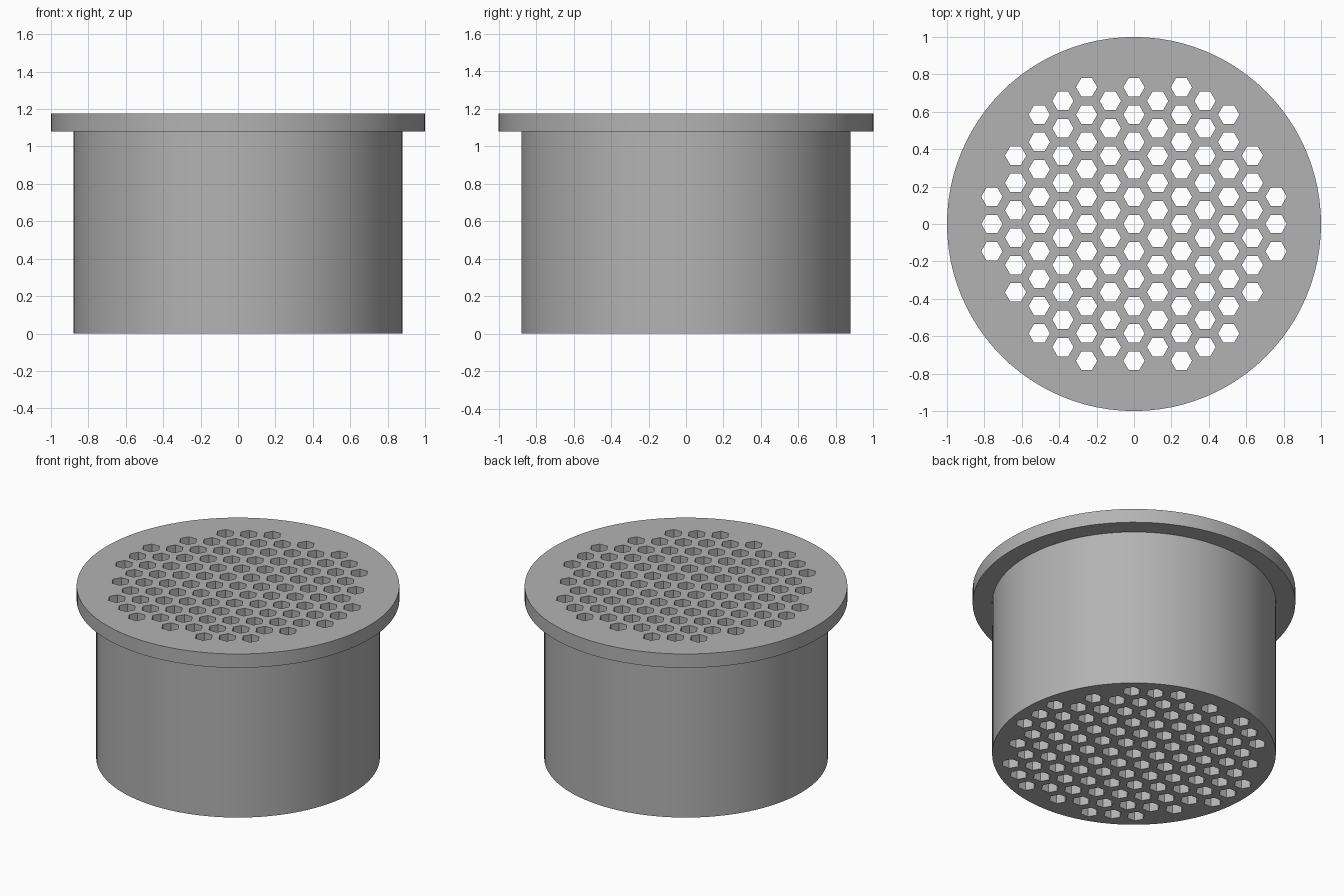
import bpy, bmesh, math
from mathutils import Matrix

cube = bpy.data.objects.get("Cube")
if cube:
    bpy.data.objects.remove(cube, do_unlink=True)

BODY_R, RIM_R = 0.879, 1.0
RIM_Z, TOP_Z = 1.08, 1.175
PITCH, HOLE_R, FIELD_R = 0.1462, 0.057, 0.79
SIDES = 96

grey = bpy.data.materials.new("plain grey")
grey.use_nodes = True
grey.diffuse_color = (0.45, 0.45, 0.45, 1)
grey.node_tree.nodes["Principled BSDF"].inputs["Base Color"].default_value = grey.diffuse_color


def make_object(name, bm):
    mesh = bpy.data.meshes.new(name)
    bm.to_mesh(mesh)
    bm.free()
    mesh.materials.append(grey)
    obj = bpy.data.objects.new(name, mesh)
    bpy.context.collection.objects.link(obj)
    return obj


# Flanged plug: a stepped profile spun around the z axis
bm = bmesh.new()
profile = [(0, 0), (BODY_R, 0), (BODY_R, RIM_Z), (RIM_R, RIM_Z), (RIM_R, TOP_Z), (0, TOP_Z)]
verts = [bm.verts.new((r, 0, z)) for r, z in profile]
edges = [bm.edges.new(pair) for pair in zip(verts, verts[1:])]
bmesh.ops.spin(bm, geom=verts + edges, cent=(0, 0, 0), axis=(0, 0, 1),
               angle=math.tau, steps=SIDES)
bmesh.ops.remove_doubles(bm, verts=bm.verts, dist=1e-4)
# Merge each cap's fan into one flat face
centres = [v for v in bm.verts if v.co.xy.length < 1e-3]
bmesh.ops.dissolve_verts(bm, verts=centres)
bmesh.ops.recalc_face_normals(bm, faces=bm.faces)
plug = make_object("flanged_plug", bm)

# Hexagonal hole cutters on a staggered grid inside a circle
bm = bmesh.new()
for col in range(-7, 8):
    x = col * PITCH * math.sqrt(3) / 2
    for row in range(-7, 8):
        y = (row + 0.5 * (col % 2)) * PITCH
        if math.hypot(x, y) < FIELD_R:
            # Rotated so that a corner of each hexagon points along x
            place = Matrix.Translation((x, y, TOP_Z / 2)) @ Matrix.Rotation(math.pi / 2, 4, "Z")
            bmesh.ops.create_cone(bm, cap_ends=True, segments=6, radius1=HOLE_R,
                                  radius2=HOLE_R, depth=TOP_Z + 0.2, matrix=place)
cutter = make_object("hole_cutter", bm)
cutter.hide_render = True
cutter.hide_viewport = True

# Cut the honeycomb holes right through
cut = plug.modifiers.new("honeycomb_holes", "BOOLEAN")
cut.operation = "DIFFERENCE"
cut.solver = "EXACT"
cut.object = cutter
bpy.context.view_layer.objects.active = plug
plug.select_set(True)
bpy.ops.object.modifier_apply(modifier=cut.name)
bpy.data.objects.remove(cutter, do_unlink=True)

# Smooth round walls with crisp rims and hexagon corners
bpy.ops.object.shade_smooth_by_angle(angle=math.radians(30))
